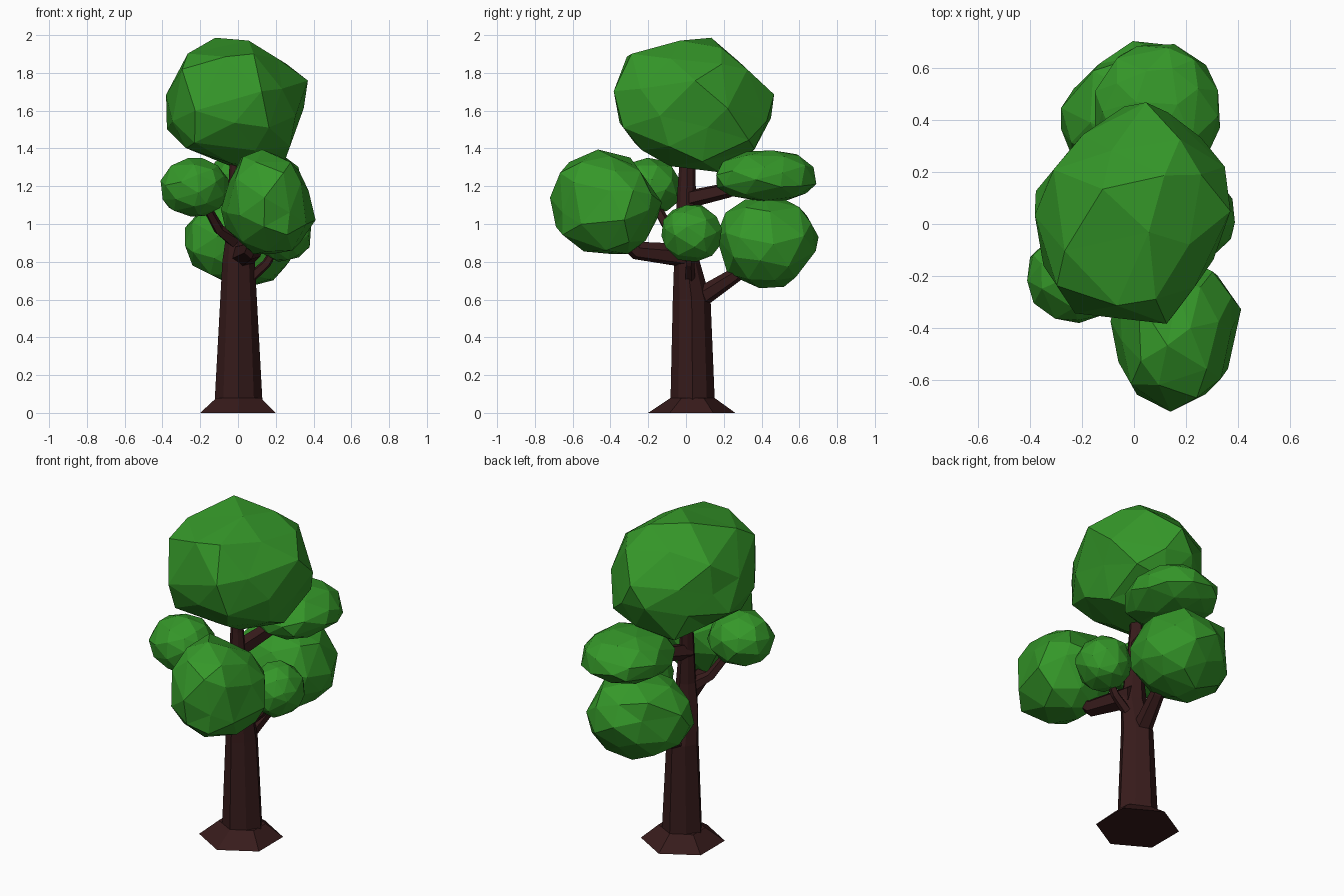
import bpy, bmesh, math, random
from mathutils import Vector, Matrix

if "Cube" in bpy.data.objects:
    bpy.data.objects.remove(bpy.data.objects["Cube"])

random.seed(7)


def material(name, color):
    m = bpy.data.materials.new(name)
    m.diffuse_color = (*color, 1)
    m.use_nodes = True
    m.node_tree.nodes["Principled BSDF"].inputs["Base Color"].default_value = m.diffuse_color
    return m


BARK = material("bark", (0.038, 0.011, 0.011))
LEAF = material("leaf", (0.035, 0.31, 0.022))


def finish(bm, name, mat):
    bmesh.ops.recalc_face_normals(bm, faces=bm.faces[:])
    me = bpy.data.meshes.new(name)
    bm.to_mesh(me)
    bm.free()
    me.materials.append(mat)
    ob = bpy.data.objects.new(name, me)
    bpy.context.collection.objects.link(ob)
    return ob


def limb(name, stations, sides=6, upright=False, pinch=1.0):
    """Faceted tube through stations (x, y, z, rx, ry); pinch scales every other corner."""
    bm = bmesh.new()
    pts = [Vector(s[:3]) for s in stations]
    rings = []
    for i, s in enumerate(stations):
        direction = pts[min(i + 1, len(pts) - 1)] - pts[max(i - 1, 0)]
        rot = Matrix.Identity(3) if upright else \
            Vector((0, 0, 1)).rotation_difference(direction).to_matrix()
        ring = []
        for k in range(sides):
            a = math.pi / 2 + math.tau * k / sides
            f = pinch if k % 2 else 1
            ring.append(bm.verts.new(
                pts[i] + rot @ Vector((s[3] * math.cos(a), s[4] * math.sin(a), 0)) * f))
        rings.append(ring)
    for a, b in zip(rings, rings[1:]):
        for k in range(sides):
            n = (k + 1) % sides
            bm.faces.new((a[k], a[n], b[n], b[k]))
    bm.faces.new(rings[0][::-1])
    bm.faces.new(rings[-1])
    return finish(bm, name, BARK)


def foliage(name, lo, hi, pivot, power=2.05, flats=()):
    """Faceted ball fitted to lo..hi, widest at pivot.
    flats = (plane, p, q): flat sides running through segment p-q of that side view."""
    bm = bmesh.new()
    bmesh.ops.create_icosphere(bm, subdivisions=2, radius=1)
    turn = Matrix.Rotation(random.uniform(0, 6), 3, 'Z') @ Matrix.Rotation(random.uniform(0, 6), 3, 'X')
    for v in bm.verts:
        d = turn @ v.co + Vector([random.uniform(-0.13, 0.13) for _ in range(3)])
        d /= sum(abs(c) ** power for c in d) ** (1 / power)
        v.co = d * random.uniform(0.98, 1.02)
    # fit each half-axis to its own extent
    for ax in range(3):
        low = min(v.co[ax] for v in bm.verts)
        high = max(v.co[ax] for v in bm.verts)
        for v in bm.verts:
            c = v.co[ax]
            v.co[ax] = pivot[ax] + (c / high * (hi[ax] - pivot[ax]) if c > 0
                                    else c / low * (lo[ax] - pivot[ax]))
    # pull corners beyond a flat side back toward the pivot
    centre = Vector(pivot)
    for plane, p, q in flats:
        i, j = ("xyz".index(c) for c in plane)
        n, on = Vector(), Vector()
        n[i], n[j] = q[1] - p[1], p[0] - q[0]
        on[i], on[j] = p
        n.normalize()
        reach = n.dot(on - centre)
        if reach < 0:
            n, reach = -n, -reach
        for v in bm.verts:
            h = n.dot(v.co - centre)
            if h > reach:
                v.co = centre + (v.co - centre) * (reach / h)
    return finish(bm, name, LEAF)


# flared hexagonal foot and eight-sided trunk
limb("trunk_foot", [(0, 0.03, 0, 0.231, 0.231), (0.003, 0.035, 0.08, 0.135, 0.115)], upright=True)
limb("trunk", [
    (0.003, 0.035, 0.07, 0.126, 0.117),
    (0.003, 0.03, 0.60, 0.097, 0.10),
    (0.003, 0.005, 0.80, 0.086, 0.068),
    (0.0, 0.0, 0.95, 0.062, 0.06),
    (-0.01, 0.005, 1.25, 0.038, 0.045),
    (-0.01, 0.01, 1.40, 0.032, 0.038)], sides=8, upright=True, pinch=0.91)

# branches reaching into each foliage ball
limb("front_branch", [(0.02, 0.03, 0.83, 0.072, 0.065), (0.08, -0.26, 0.86, 0.05, 0.05),
                      (0.13, -0.40, 1.0, 0.04, 0.04)])
limb("back_low_branch", [(0.0, 0.06, 0.60, 0.056, 0.056), (0.05, 0.26, 0.73, 0.04, 0.04),
                         (0.08, 0.40, 0.88, 0.03, 0.03)])
limb("right_branch", [(0.05, 0.02, 0.70, 0.03, 0.03), (0.15, 0.02, 0.79, 0.025, 0.025),
                      (0.23, 0.03, 0.92, 0.02, 0.02)], sides=5)
limb("left_branch", [(0.02, 0.0, 0.89, 0.05, 0.05), (-0.10, -0.09, 0.97, 0.03, 0.03),
                     (-0.20, -0.19, 1.15, 0.022, 0.022)], sides=5)
limb("back_high_branch", [(-0.01, 0.0, 1.13, 0.05, 0.05), (0.04, 0.22, 1.18, 0.042, 0.042),
                          (0.08, 0.40, 1.25, 0.03, 0.03)], sides=5)

# foliage
foliage("top_foliage", (-0.415, -0.40, 1.26), (0.37, 0.50, 2.0), (0.02, 0.03, 1.61), 2.5, [
    ("xz", (0.01, 2.0), (0.365, 1.78)), ("xz", (0.365, 1.66), (0.25, 1.34)),
    ("xz", (-0.37, 1.44), (0.05, 1.27)), ("xz", (-0.335, 1.81), (-0.23, 1.95)),
    ("xz", (-0.415, 1.59), (-0.335, 1.81)),
    ("yz", (0.18, 1.95), (0.28, 1.86)), ("yz", (0.28, 1.86), (0.43, 1.72)),
    ("yz", (0.22, 1.26), (0.43, 1.46)), ("yz", (-0.25, 1.40), (-0.40, 1.60)),
    ("yz", (-0.37, 1.85), (-0.21, 1.95)), ("yz", (-0.25, 1.40), (-0.02, 1.27)),
    ("xy", (0.365, 0.25), (0.035, 0.5)), ("xy", (0.035, 0.5), (-0.2, 0.34)),
    ("xy", (-0.2, 0.34), (-0.415, 0.08)), ("xy", (0.185, -0.31), (0.365, -0.05)),
    ("xy", (-0.38, -0.11), (-0.215, -0.36))])
foliage("front_foliage", (-0.09, -0.72, 0.84), (0.415, -0.115, 1.40), (0.16, -0.39, 1.12), 2.3, [
    ("xz", (0.14, 1.40), (0.31, 1.31)), ("xz", (0.31, 1.31), (0.41, 1.10)),
    ("xz", (0.0, 1.34), (-0.085, 1.13)),
    ("xy", (0.40, -0.50), (0.30, -0.64)), ("xy", (0.30, -0.64), (0.145, -0.72)),
    ("xy", (0.02, -0.67), (-0.065, -0.52)), ("xy", (0.415, -0.27), (0.285, -0.17)),
    ("yz", (-0.305, 1.37), (-0.215, 1.24)), ("yz", (-0.215, 1.24), (-0.115, 1.10)),
    ("yz", (-0.115, 1.10), (-0.23, 0.88))])
foliage("back_low_foliage", (-0.28, 0.16, 0.66), (0.30, 0.725, 1.14), (0.02, 0.43, 0.91), 2.25, [
    ("yz", (0.72, 0.90), (0.62, 1.08)), ("yz", (0.72, 0.90), (0.59, 0.73)),
    ("xy", (0.03, 0.725), (-0.14, 0.61)), ("xy", (-0.14, 0.61), (-0.28, 0.47)),
    ("xz", (-0.24, 0.78), (-0.06, 0.69))])
foliage("back_high_foliage", (-0.15, 0.16, 1.12), (0.33, 0.69, 1.39), (0.10, 0.44, 1.24), 2.15)
foliage("left_foliage", (-0.41, -0.38, 1.04), (-0.05, -0.03, 1.35), (-0.22, -0.20, 1.19))
foliage("right_foliage", (0.09, -0.13, 0.80), (0.387, 0.19, 1.10), (0.24, 0.03, 0.95))
